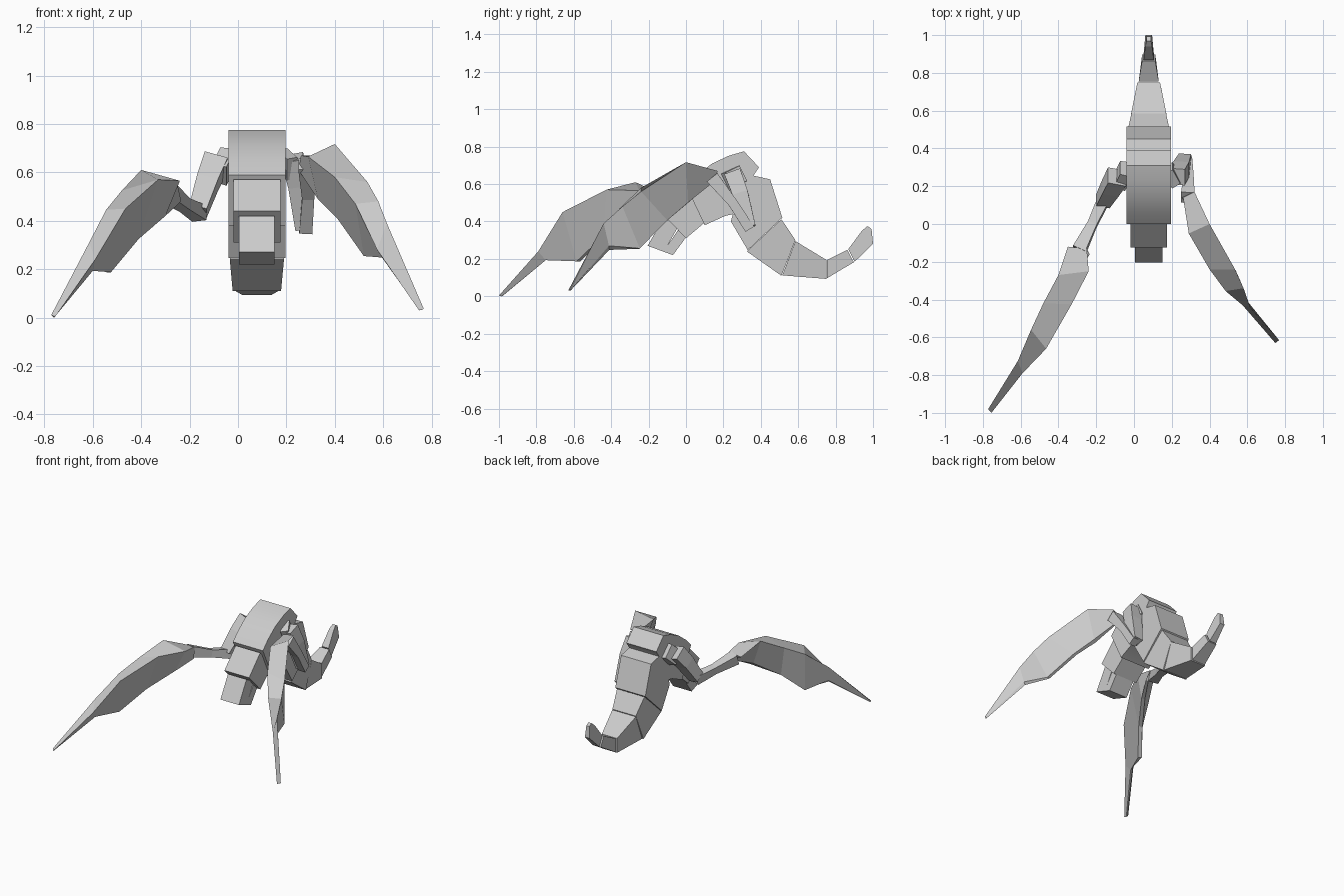
import bpy, bmesh, math
from mathutils import Vector

cube = bpy.data.objects.get("Cube")
if cube:
    bpy.data.objects.remove(cube, do_unlink=True)

BODY_X = .078  # centre plane of the body

grey = bpy.data.materials.new("plain grey")
grey.use_nodes = True
colour = (.6, .6, .6, 1)
grey.diffuse_color = colour
for node in grey.node_tree.nodes:
    if node.type == "BSDF_PRINCIPLED":
        node.inputs["Base Color"].default_value = colour


def loft(name, rings, smooth=False):
    """Skin a list of equal-length rings and cap both ends."""
    bm = bmesh.new()
    loops = [[bm.verts.new(point) for point in ring] for ring in rings]
    count = len(loops[0])
    for first, second in zip(loops, loops[1:]):
        for i in range(count):
            j = (i + 1) % count
            bm.faces.new((first[i], first[j], second[j], second[i]))
    bm.faces.new(loops[0][::-1])
    bm.faces.new(loops[-1])
    bmesh.ops.recalc_face_normals(bm, faces=bm.faces)
    mesh = bpy.data.meshes.new(name)
    bm.to_mesh(mesh)
    bm.free()
    mesh.materials.append(grey)
    obj = bpy.data.objects.new(name, mesh)
    bpy.context.collection.objects.link(obj)
    if smooth:
        bpy.ops.object.select_all(action="DESELECT")
        obj.select_set(True)
        bpy.context.view_layer.objects.active = obj
        bpy.ops.object.shade_smooth_by_angle(angle=math.radians(30))
    return obj


def segment(name, profile, smooth=False):
    """Body block from a side profile of (y, z, half width) points."""
    sides = [[(BODY_X + side * half, y, z) for y, z, half in profile] for side in (-1, 1)]
    loft(name, sides, smooth)


def block(name, outline, half, smooth=False):
    """Body block of constant width."""
    segment(name, [(y, z, half) for y, z in outline], smooth)


def limb(name, path):
    """Square-section limb along (centre, half thickness) stations."""
    centres = [Vector(centre) for centre, _ in path]
    rings = []
    for i, (_, half) in enumerate(path):
        along = centres[min(i + 1, len(path) - 1)] - centres[max(i - 1, 0)]
        across = along.cross(Vector((1, 0, 0))).normalized()
        other = along.cross(across).normalized()
        rings.append([centres[i] + half * (a * across + b * other)
                      for a, b in ((-1, -1), (1, -1), (1, 1), (-1, 1))])
    loft(name, rings)


def blade(name, stations):
    """Curved blade from (top, front, lower) ridge points, with a thin lower edge."""
    rings = []
    for station in stations:
        top, front, lower = map(Vector, station)
        rings.append([top, front, lower, lower + (top - front) * .2])
    loft(name, rings)


# Thorax and the two head blocks
block("thorax", [(.31, .775), (.23, .752), (.14, .71), (.06, .65), (0, .59), (.1, .38),
                 (.21, .43), (.3, .45), (.36, .645), (.39, .69)], .118, True)
block("neck", [(-.125, .44), (.0, .57), (.04, .53), (.095, .39), (.0, .31)], .097)
block("head", [(-.205, .27), (-.12, .42), (-.04, .375), (-.1, .27),
               (-.035, .365), (0, .315), (-.07, .22)], .073)

# Abdomen and tail blocks, tapering to the tip
block("abdomen", [(.3, .63), (.36, .645), (.45, .625), (.515, .42), (.33, .247), (.24, .4)], .118)
segment("tail_base", [(.325, .24, .112), (.51, .412, .108), (.585, .3, .092), (.51, .11, .1)])
segment("tail_middle", [(.515, .112, .093), (.585, .295, .093), (.75, .195, .06), (.75, .093, .06)])
segment("tail_end", [(.755, .097, .053), (.755, .195, .053), (.863, .248, .035), (.897, .182, .035)])
segment("tail_tip", [(.902, .185, .027), (.868, .252, .027), (.94, .35, .018),
                     (.97, .375, .012), (.992, .36, .012), (1, .28, .018)])

# Left arm, folded back
limb("left_shoulder", [((.18, .25, .63), .05), ((.225, .27, .64), .045)])
limb("left_upper_arm", [((.225, .25, .66), .045), ((.25, .29, .55), .042), ((.27, .34, .37), .033)])
limb("left_forearm", [((.28, .34, .36), .027), ((.29, .25, .5), .025), ((.285, .14, .635), .036)])

# Right arm, reaching out
limb("right_shoulder", [((-.03, .25, .62), .055), ((-.09, .265, .635), .05)])
limb("right_upper_arm", [((-.09, .25, .645), .05), ((-.125, .19, .56), .045), ((-.165, .12, .44), .037)])
limb("right_forearm", [((-.16, .13, .43), .032), ((-.22, 0, .465), .025), ((-.29, -.14, .515), .036)])

# Blades
blade("left_blade", [
    ((.32, .17, .67), (.26, .14, .67), (.25, .14, .61)),
    ((.4, 0, .717), (.29, -.05, .665), (.33, 0, .49)),
    ((.535, -.24, .56), (.4, -.24, .58), (.41, -.1, .41)),
    ((.58, -.34, .48), (.485, -.355, .47), (.52, -.25, .254)),
    ((.615, -.44, .39), (.575, -.43, .28), (.595, -.41, .248)),
    ((.768, -.615, .035), (.748, -.63, .03), (.75, -.62, .03))])
blade("right_blade", [
    ((-.35, -.12, .54), (-.25, -.13, .55), (-.235, -.16, .48)),
    ((-.4, -.27, .61), (-.24, -.25, .565), (-.3, -.28, .42)),
    ((-.48, -.42, .525), (-.33, -.425, .57), (-.41, -.44, .325)),
    ((-.545, -.56, .445), (-.465, -.66, .45), (-.525, -.585, .187)),
    ((-.615, -.725, .31), (-.59, -.79, .24), (-.6, -.75, .193)),
    ((-.772, -.98, .01), (-.755, -1, .004), (-.76, -.985, 0))])
